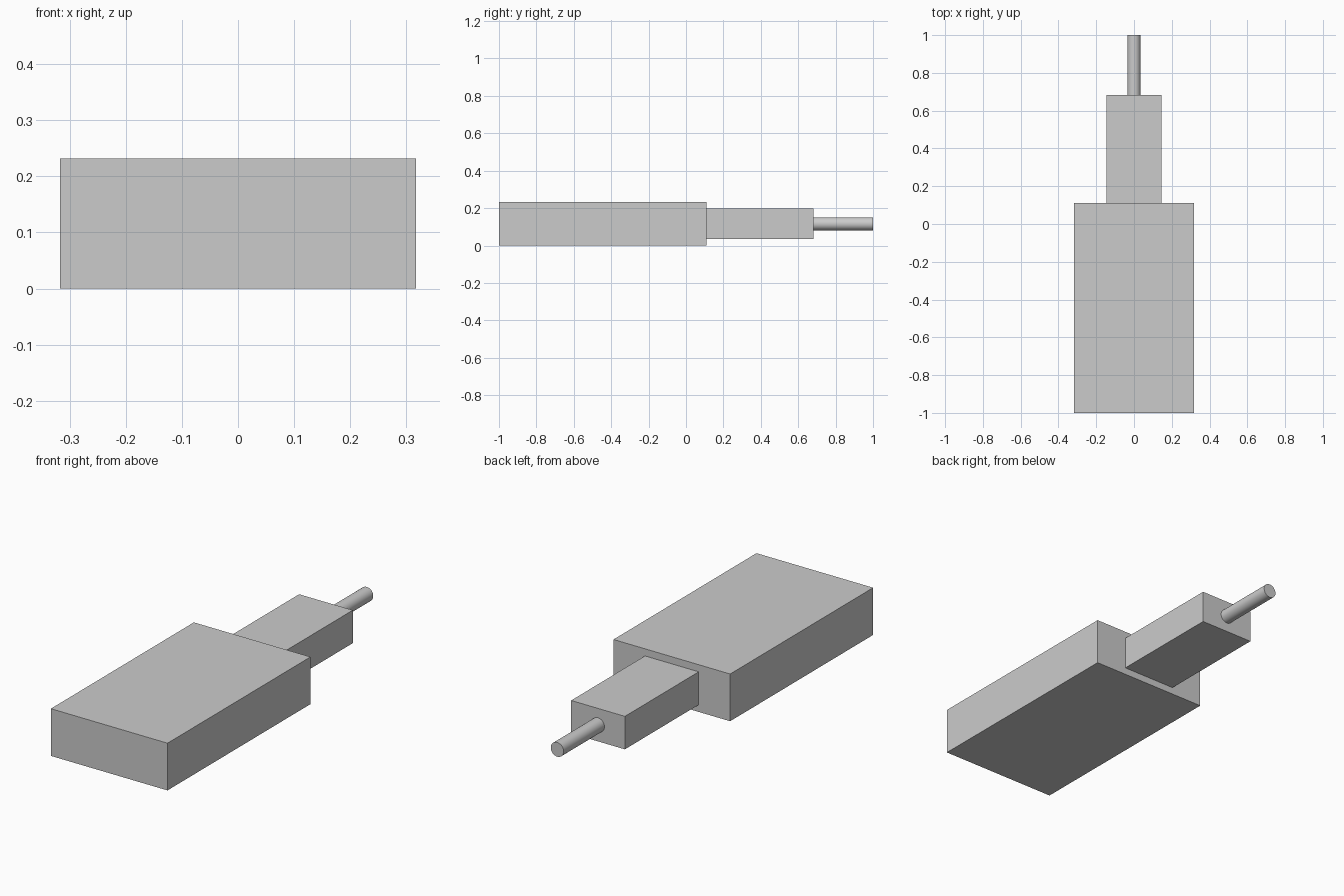
import bpy
import math

cube = bpy.data.objects.get("Cube")
if cube:
    bpy.data.objects.remove(cube, do_unlink=True)

# Single grey material
grey = bpy.data.materials.new("plain grey")
grey.use_nodes = True
colour = (0.6, 0.6, 0.6, 1.0)
grey.diffuse_color = colour
grey.node_tree.nodes["Principled BSDF"].inputs["Base Color"].default_value = colour

MID_Z = 0.116  # height of the shared long axis


def finish(name):
    obj = bpy.context.object
    obj.name = name
    obj.data.name = name
    obj.data.materials.append(grey)
    bpy.ops.object.transform_apply(location=False, rotation=True, scale=True)
    return obj


def block(name, width, y0, y1, height):
    bpy.ops.mesh.primitive_cube_add(size=1, location=(0, (y0 + y1) / 2, MID_Z))
    bpy.context.object.scale = (width, y1 - y0, height)
    return finish(name)


def rod(name, radius, y0, y1):
    bpy.ops.mesh.primitive_cylinder_add(
        vertices=48, radius=radius, depth=y1 - y0,
        location=(0, (y0 + y1) / 2, MID_Z), rotation=(math.pi / 2, 0, 0))
    finish(name)
    bpy.ops.object.shade_smooth_by_angle(angle=math.radians(30))


# Wide body, narrower neck and round shaft, in line along y
block("body", 0.634, -1.0, 0.11, 2 * MID_Z)
block("neck", 0.292, 0.11, 0.683, 0.162)
rod("shaft", 0.035, 0.683, 1.0)
